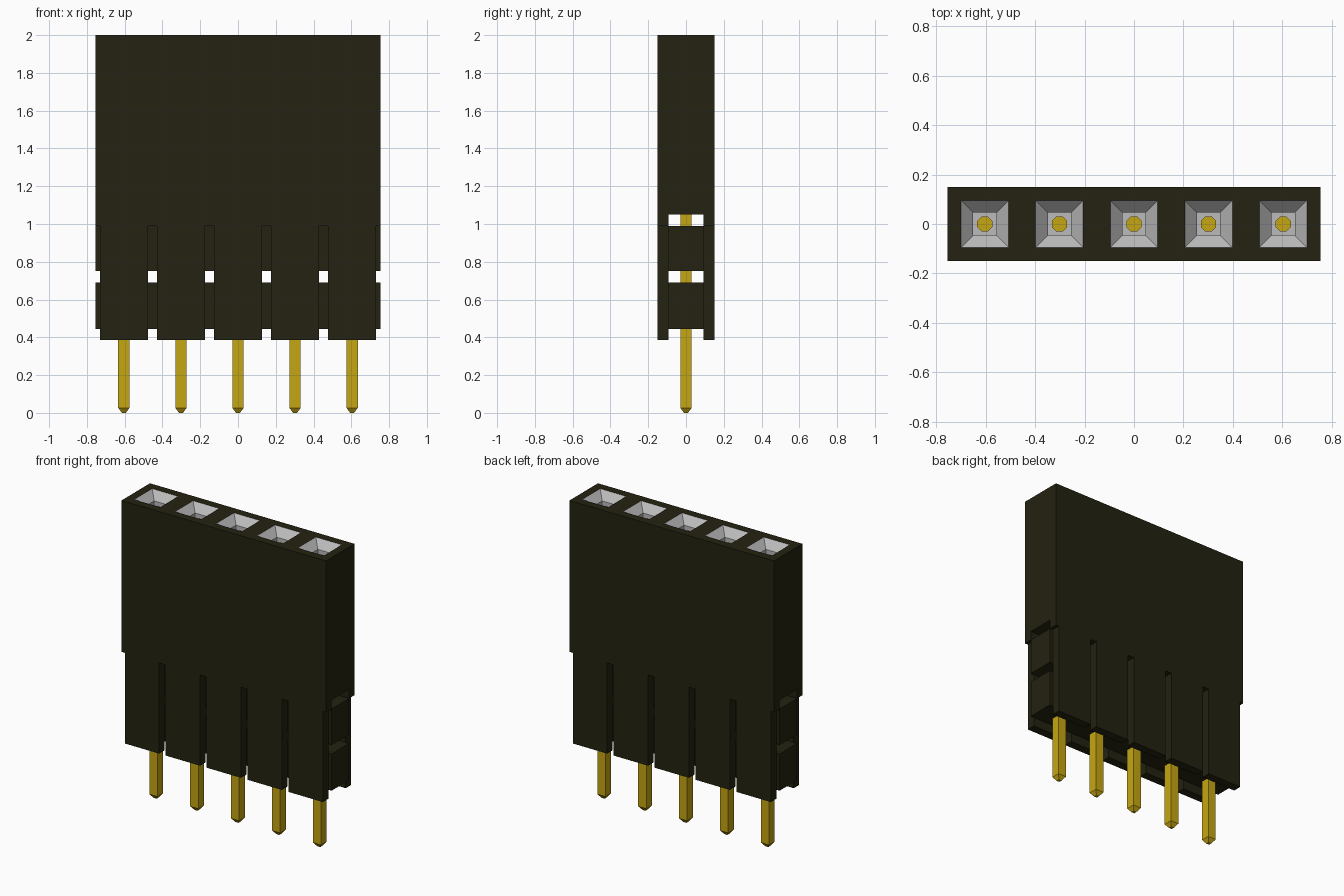
import bpy, bmesh, math
from mathutils import Matrix, Vector

if "Cube" in bpy.data.objects:
    bpy.data.objects.remove(bpy.data.objects["Cube"])

PITCH, HALF_X, HALF_Y = 0.302, 0.755, 0.15
CENTRES = [(i - 2) * PITCH for i in range(5)]
CORE_Y = 0.092        # half depth of the channel and of the webs


def material(name, rgb, rough=0.6):
    m = bpy.data.materials.new(name)
    m.use_nodes = True
    m.diffuse_color = (*rgb, 1)
    bsdf = m.node_tree.nodes["Principled BSDF"]
    bsdf.inputs["Base Color"].default_value = (*rgb, 1)
    bsdf.inputs["Roughness"].default_value = rough
    return m


BLACK = material("black plastic", (0.0176, 0.0160, 0.0055))
GOLD = material("gold", (0.56, 0.38, 0.006))
GREY = material("light grey metal", (0.50, 0.50, 0.50))


def add_box(bm, lo, hi):
    lo, hi = Vector(lo), Vector(hi)
    mat = Matrix.Translation((lo + hi) / 2) @ Matrix.Diagonal((*(hi - lo), 1))
    return bmesh.ops.create_cube(bm, size=1, matrix=mat)["verts"]


def finish(bm, name, *mats):
    bmesh.ops.recalc_face_normals(bm, faces=bm.faces)
    me = bpy.data.meshes.new(name)
    bm.to_mesh(me)
    bm.free()
    for m in mats:
        me.materials.append(m)
    ob = bpy.data.objects.new(name, me)
    bpy.context.collection.objects.link(ob)
    return ob


# Upper housing: one block split into cells, each with a funnel-shaped socket
bm = bmesh.new()
add_box(bm, (-HALF_X, -HALF_Y, 1.05), (HALF_X, HALF_Y, 2))
for i in range(4):
    bmesh.ops.bisect_plane(bm, geom=bm.verts[:] + bm.edges[:] + bm.faces[:],
                           plane_co=((i - 1.5) * PITCH, 0, 0), plane_no=(1, 0, 0))
bm.normal_update()
sockets = [f for f in bm.faces if f.normal.z > 0.9]
bmesh.ops.inset_individual(bm, faces=sockets, thickness=0.055, use_even_offset=True)
for thickness, depth in ((0.049, -0.05), (0.0, -0.03)):
    bm.normal_update()
    ring = bmesh.ops.inset_individual(bm, faces=sockets, thickness=thickness,
                                      depth=depth, use_even_offset=True)["faces"]
    for f in ring + sockets:
        f.material_index = 1
finish(bm, "upper_housing", BLACK, GREY)

# Front and back rails beside the upper side window
bm = bmesh.new()
for s in (-1, 1):
    y0, y1 = sorted((s * CORE_Y, s * HALF_Y))
    add_box(bm, (-HALF_X, y0, 0.99), (HALF_X, y1, 1.05))
finish(bm, "window_rails", BLACK)

# Lower front and back plates, one pair per contact
bm = bmesh.new()
for x in CENTRES:
    for s in (-1, 1):
        y0, y1 = sorted((s * CORE_Y, s * HALF_Y))
        add_box(bm, (x - 0.127, y0, 0.385), (x + 0.127, y1, 0.99))
finish(bm, "lower_plates", BLACK)

# Recessed webs running the full length, with the lower window between them
bm = bmesh.new()
for z0, z1 in ((0.445, 0.69), (0.75, 0.99)):
    add_box(bm, (-HALF_X, -CORE_Y, z0), (HALF_X, CORE_Y, z1))
finish(bm, "webs", BLACK)

# Square pins with tapered tips, and rounded contact ends inside the sockets
for i, x in enumerate(CENTRES):
    bm = bmesh.new()
    verts = add_box(bm, (x - 0.03, -0.03, 0), (x + 0.03, 0.03, 1.85))
    bmesh.ops.bisect_plane(bm, geom=bm.verts[:] + bm.edges[:] + bm.faces[:],
                           plane_co=(0, 0, 0.027), plane_no=(0, 0, 1))
    for v in bm.verts:
        if v.co.z < 0.01:
            v.co.x = x + (v.co.x - x) * 0.35
            v.co.y *= 0.35
    turn = Matrix.Translation((x, 0, 1.88)) @ Matrix.Rotation(math.pi / 8, 4, 'Z')
    bmesh.ops.create_cone(bm, cap_ends=True, segments=8, radius1=0.033,
                          radius2=0.033, depth=0.1, matrix=turn)
    finish(bm, f"pin_{i + 1}", GOLD)
